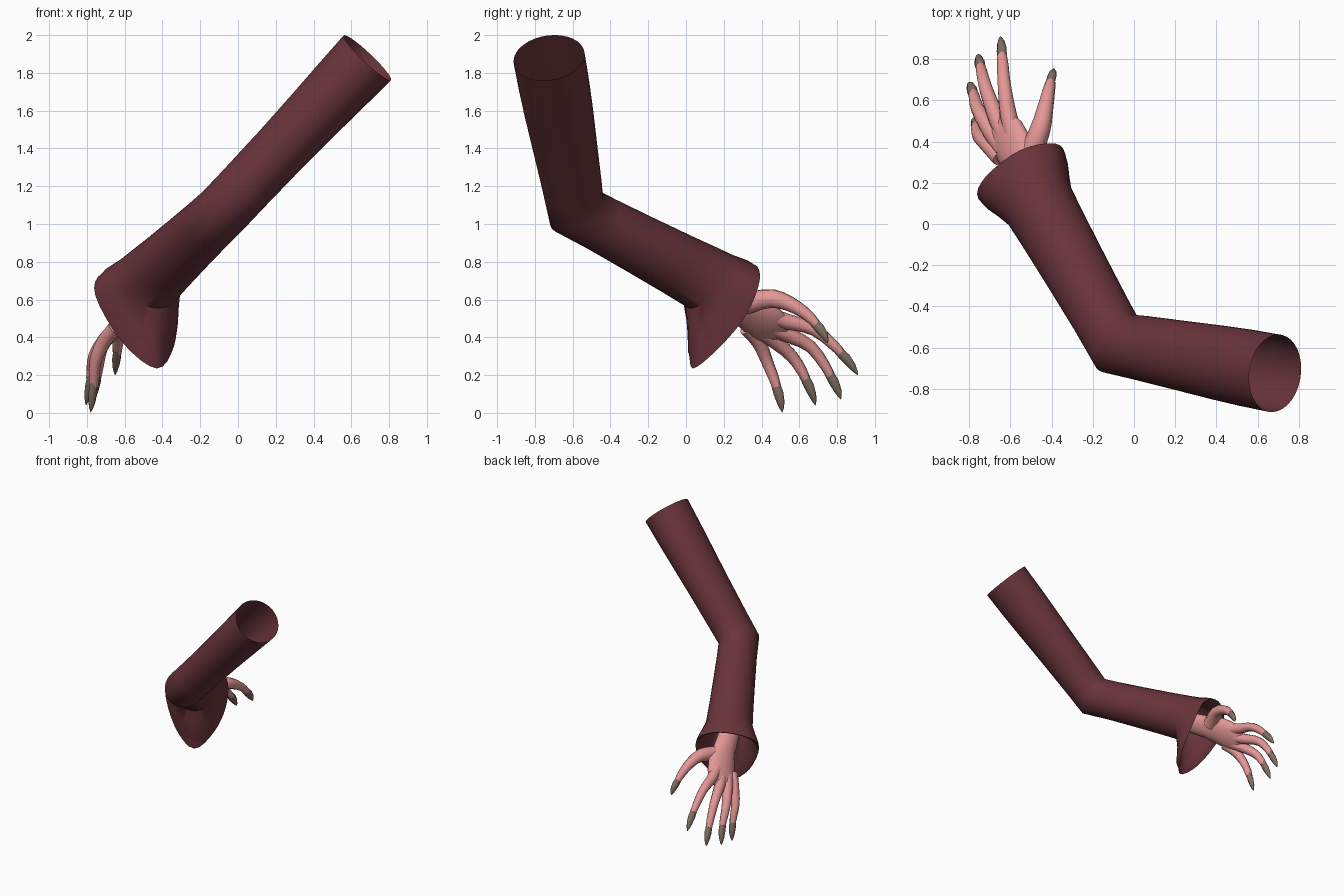
import bpy, bmesh, math
from mathutils import Vector as V

if "Cube" in bpy.data.objects:
    bpy.data.objects.remove(bpy.data.objects["Cube"])


def material(name, rgb):
    m = bpy.data.materials.new(name)
    m.diffuse_color = (*rgb, 1)
    m.use_nodes = True
    m.node_tree.nodes["Principled BSDF"].inputs["Base Color"].default_value = m.diffuse_color
    return m


CLOTH = material("maroon cloth", (0.14, 0.034, 0.043))
SKIN = material("pink skin", (0.77, 0.31, 0.30))
CLAW = material("brown claw", (0.22, 0.165, 0.12))


def loft(name, rings, mat, caps=True, sharp=60):
    """Skin a list of equal-length point rings."""
    bm = bmesh.new()
    rows = [[bm.verts.new(p) for p in r] for r in rings]
    n = len(rows[0])
    for a, b in zip(rows, rows[1:]):
        for i in range(n):
            j = (i + 1) % n
            bm.faces.new((a[i], a[j], b[j], b[i]))
    if caps:
        bm.faces.new(rows[0])
        bm.faces.new(rows[-1])
    bmesh.ops.recalc_face_normals(bm, faces=bm.faces)
    me = bpy.data.meshes.new(name)
    bm.to_mesh(me)
    bm.free()
    me.materials.append(mat)
    ob = bpy.data.objects.new(name, me)
    bpy.context.collection.objects.link(ob)
    bpy.ops.object.select_all(action='DESELECT')
    ob.select_set(True)
    bpy.context.view_layer.objects.active = ob
    bpy.ops.object.shade_smooth_by_angle(angle=math.radians(sharp))
    return ob


def ellipse(c, u, v, n):
    return [V(c) + u * math.cos(2 * math.pi * i / n) + v * math.sin(2 * math.pi * i / n)
            for i in range(n)]


def catmull(p0, p1, p2, p3, t):
    return 0.5 * (2 * p1 + (p2 - p0) * t + (2 * p0 - 5 * p1 + 4 * p2 - p3) * t * t
                  + (3 * p1 - p0 - 3 * p2 + p3) * t ** 3)


# --- sleeve: upper arm, bent elbow, forearm, hanging cuff ---
N = 32
shoulder, elbow, wrist = V((0.685, -0.725, 1.88)), V((-0.08, -0.58, 1.07)), V((-0.46, 0.09, 0.715))
up = (shoulder - elbow).normalized()
fore = (elbow - wrist).normalized()
side = up.cross(-fore).normalized()


def sleeve_ring(c, along, ru, rv):
    return ellipse(c, side * ru, side.cross(along).normalized() * rv, N)


rings = [sleeve_ring(shoulder.lerp(elbow, t), up, ru, rv) for t, ru, rv in
         ((0, .173, .19), (.18, .166, .188), (.36, .158, .182), (.6, .15, .17), (.85, .147, .158))]
rings.append(sleeve_ring(elbow, up + fore, .147, .163))
rings += [sleeve_ring(elbow.lerp(wrist, t), fore, r, r) for t, r in
          ((.2, .15), (.5, .158), (.8, .168), (1, .177))]

# cuff edge, eight guide points smoothed into a closed loop
guide = [V(p) for p in ((-.72, .23, .74), (-.55, .36, .785), (-.38, .39, .70), (-.33, .32, .52),
                        (-.34, .18, .35), (-.43, .035, .235), (-.61, .04, .37), (-.755, .12, .62))]
rim = []
for i in range(8):
    for k in range(N // 8):
        rim.append(catmull(*[guide[(i + d) % 8] for d in (-1, 0, 1, 2)], k * 8 / N))
mid = sum(rim, V()) / N
last = rings[-1]


def blend(t, grow):
    return [mid.lerp(a.lerp(b, t), grow) for a, b in zip(last, rim)]


rings += [blend(.4, 1.0), blend(.8, 1.02), rim]
# folded-in edge and inner lining
rings += [[mid.lerp(p, .93) + fore * .01 for p in rim],
          [mid.lerp(p, .82) + fore * .06 for p in rim],
          sleeve_ring(wrist, fore, .14, .14), sleeve_ring(wrist.lerp(elbow, .3), fore, .13, .13)]
loft("sleeve", rings, CLOTH, caps=False, sharp=50)

# --- palm ---
across = V((.10, .15, .11)).normalized()
thick = V((-.1, .2, -.15)).cross(across).normalized()
palm = [((-.49, .14, .66), .085, .065), ((-.53, .26, .59), .095, .062), ((-.565, .34, .54), .115, .058),
        ((-.615, .42, .475), .122, .05), ((-.65, .465, .435), .108, .038), ((-.67, .495, .41), .08, .02)]
loft("palm", [ellipse(c, across * w, thick * t, 16) for c, w, t in palm], SKIN)


def tube(name, pts, radii, mat, flat=1.0, n=10):
    """Tapered tube through points, flattened along the palm normal."""
    pts = [V(p) for p in pts]
    out = []
    for i, (p, r) in enumerate(zip(pts, radii)):
        d = (pts[min(i + 1, len(pts) - 1)] - pts[max(i - 1, 0)]).normalized()
        u = (across - d * across.dot(d)).normalized()
        out.append(ellipse(p, u * r, d.cross(u) * r * flat, n))
    loft(name, out, mat)


# --- digits: root, knuckle, joint, claw base, claw tip ---
digits = {
    "index": ((-.575, .40, .53), (-.61, .53, .485), (-.63, .68, .44), (-.64, .82, .32), (-.65, .91, .20)),
    "middle": ((-.60, .38, .49), (-.665, .51, .425), (-.72, .66, .35), (-.745, .765, .20), (-.76, .82, .07)),
    "ring": ((-.63, .36, .46), (-.695, .45, .395), (-.76, .56, .30), (-.78, .635, .18), (-.805, .685, .04)),
    "little": ((-.65, .32, .45), (-.71, .385, .375), (-.755, .43, .27), (-.765, .48, .14), (-.78, .51, .003)),
    "thumb": ((-.51, .32, .58), (-.455, .46, .605), (-.425, .59, .555), (-.405, .69, .47), (-.39, .75, .37)),
}
for name, p in digits.items():
    p = [V(q) for q in p]
    big = 1.3 if name == "thumb" else .9 if name == "little" else 1
    path, rad = [], []
    sizes = (.046, .042, .033, .026)
    for i in range(3):
        for t in (0, .33, .67):
            path.append(catmull(p[max(i - 1, 0)], p[i], p[i + 1], p[i + 2], t))
            s = sizes[i] + (sizes[i + 1] - sizes[i]) * t
            rad.append(s * (1 + (big - 1) * (1 - (i + t) / 3)))
    tube(name + "_finger", path + [p[3]], rad + [.024], SKIN)
    # curved claw
    a, b = p[3], p[4]
    bow = (p[3] - p[2]).normalized() * .018
    start = a - (p[3] - p[2]).normalized() * .025
    tube(name + "_claw", [start, a.lerp(b, .2) + bow * .6, a.lerp(b, .5) + bow, a.lerp(b, .8) + bow * .5, b],
         (.027, .030, .023, .012, .001), CLAW, flat=.75, n=8)
